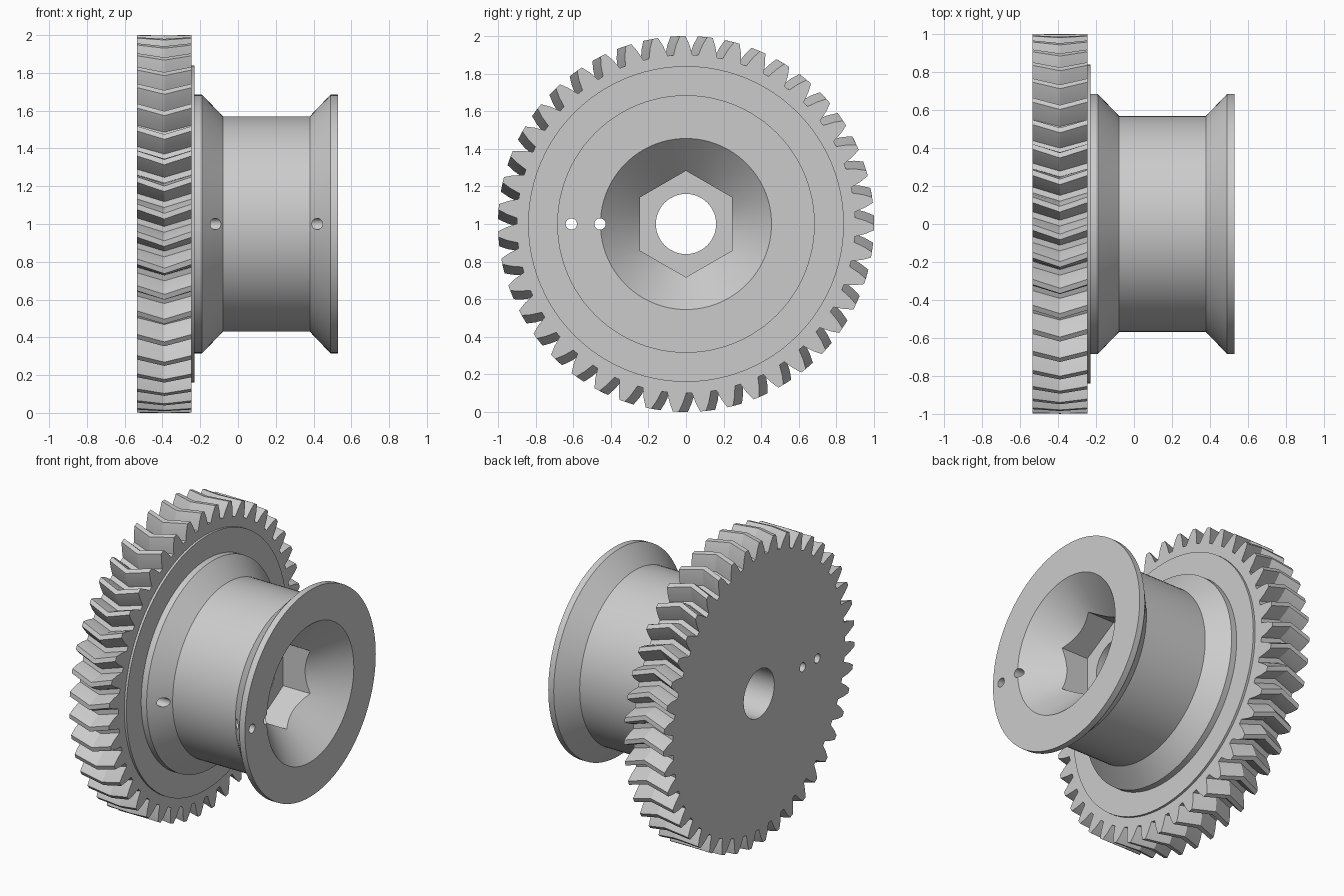
import bpy, bmesh
from math import sin, cos, pi

CENTER_Z = 1.0
BORE = 0.16

if "Cube" in bpy.data.objects:
    bpy.data.objects.remove(bpy.data.objects["Cube"], do_unlink=True)

grey = bpy.data.materials.new("plain grey")
grey.use_nodes = True
grey.diffuse_color = (0.6, 0.6, 0.6, 1)
grey.node_tree.nodes["Principled BSDF"].inputs["Base Color"].default_value = (0.6, 0.6, 0.6, 1)


def loft(name, sections, y=0.0):
    """Skin closed rings along x. Each section is (x, [(radius, angle from top), ...])."""
    bm = bmesh.new()
    rings = [[bm.verts.new((x, y - r * sin(a), CENTER_Z + r * cos(a))) for r, a in pts]
             for x, pts in sections]
    for low, high in zip(rings, rings[1:]):
        for i in range(len(low)):
            j = (i + 1) % len(low)
            bm.faces.new((low[i], low[j], high[j], high[i]))
    bm.faces.new(rings[0])
    bm.faces.new(rings[-1])
    bmesh.ops.recalc_face_normals(bm, faces=bm.faces)
    mesh = bpy.data.meshes.new(name)
    bm.to_mesh(mesh)
    bm.free()
    mesh.materials.append(grey)
    obj = bpy.data.objects.new(name, mesh)
    bpy.context.collection.objects.link(obj)
    return obj


def turned(name, profile, sides=96, y=0.0):
    """Turn (x, radius) points round the axle."""
    return loft(name, [(x, [(r, 2 * pi * i / sides) for i in range(sides)])
                       for x, r in profile], y)


# Herringbone gear: one tooth outline repeated, twisted towards the middle plane
TEETH = 43
TOOTH = [(0.9, -0.056), (0.955, -0.0365), (1.0, -0.015),
         (1.0, 0.015), (0.955, 0.0365), (0.9, 0.056)]


def gear_ring(turn):
    return [(r, a + turn + 2 * pi * k / TEETH) for k in range(TEETH) for r, a in TOOTH]


START, TWIST = 0.018, 0.05
gear = loft("herringbone_gear", [(-0.535, gear_ring(START)),
                                 (-0.39, gear_ring(START + TWIST)),
                                 (-0.245, gear_ring(START))])

# Spool with its thin collar against the gear
spool = turned("spool", [(-0.245, 0.84), (-0.23, 0.84), (-0.23, 0.685), (-0.19, 0.685),
                         (-0.08, 0.57), (0.38, 0.57), (0.49, 0.685), (0.53, 0.685)])

# Cutters: axle bore, flared mouth, hexagonal nut pocket and two pin holes
bore = turned("bore_cutter", [(-0.7, BORE), (0.25, BORE)])
flare = turned("flare_cutter", [(0.275, 0.2), (0.57, 0.495)])
pocket = turned("nut_pocket_cutter", [(0.16, 0.283), (0.6, 0.283)], 6)
pins = [turned("pin_hole_cutter", [(-0.7, 0.03), (0.7, 0.03)], 24, y) for y in (-0.61, -0.457)]


def cut(obj, cutters):
    bpy.ops.object.select_all(action='DESELECT')
    bpy.context.view_layer.objects.active = obj
    obj.select_set(True)
    for cutter in cutters:
        mod = obj.modifiers.new("cut", 'BOOLEAN')
        mod.operation = 'DIFFERENCE'
        mod.solver = 'EXACT'
        mod.object = cutter
        bpy.ops.object.modifier_apply(modifier=mod.name)
    bpy.ops.object.shade_smooth_by_angle(angle=pi / 7)


cut(gear, [bore] + pins)
cut(spool, [flare, pocket, bore] + pins)

for cutter in [bore, flare, pocket] + pins:
    bpy.data.objects.remove(cutter, do_unlink=True)
